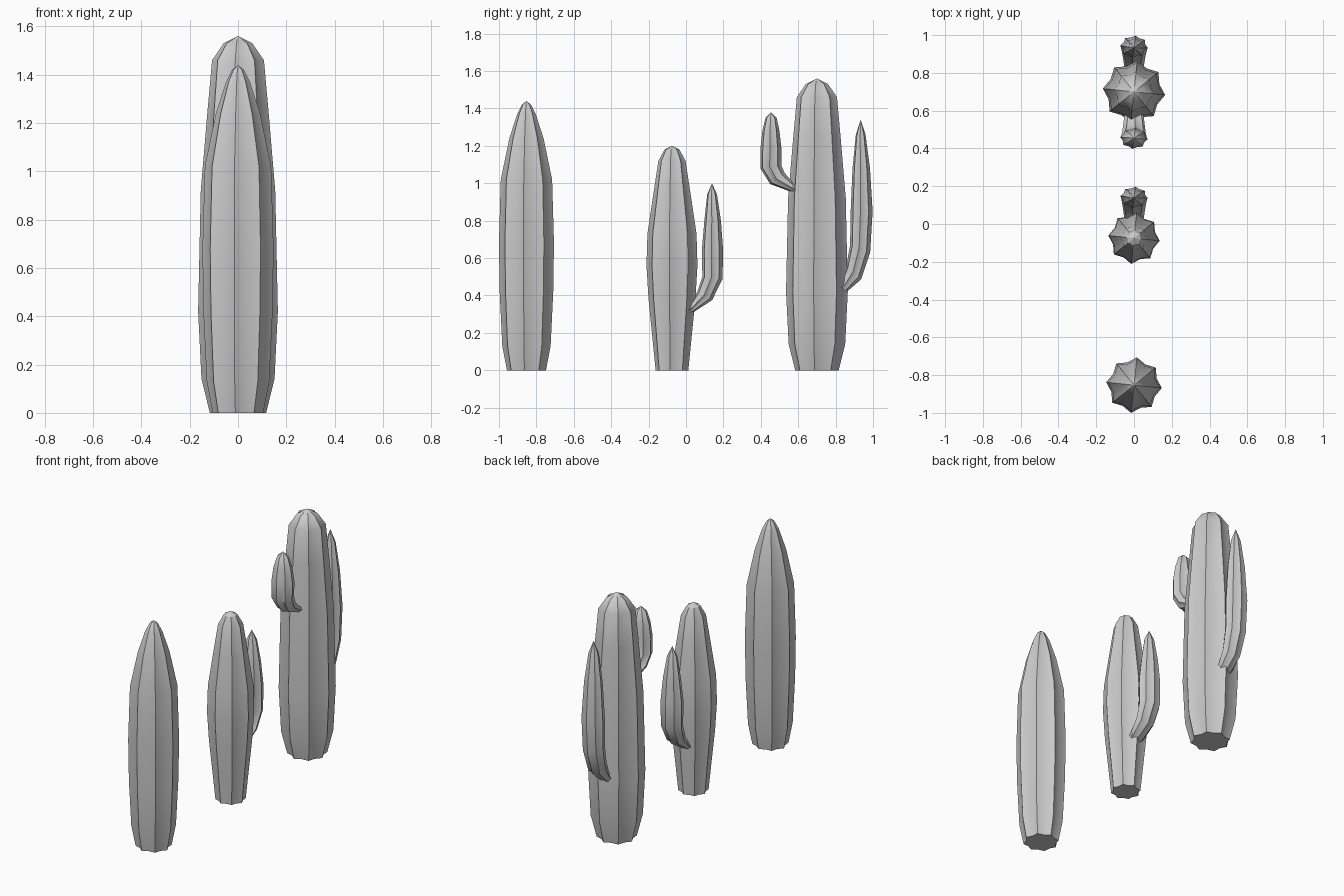
import bpy, bmesh, math
from mathutils import Vector

if "Cube" in bpy.data.objects:
    bpy.data.objects.remove(bpy.data.objects["Cube"])

RIBS = 8
VALLEY = 0.845
PHASE = math.radians(-6)


def loft(name, rings, tip):
    """Ribbed skin over rings (y0, z0, y1, z1, half_width_x), closed to a tip (y, z)."""
    bm = bmesh.new()
    n = RIBS * 2
    loops = []
    for y0, z0, y1, z1, hx in rings:
        mid = Vector((0, (y0 + y1) / 2, (z0 + z1) / 2))
        axis = Vector((0, (y1 - y0) / 2, (z1 - z0) / 2))
        loop = []
        for i in range(n):
            a = PHASE + i * math.tau / n
            k = VALLEY if i % 2 else 1.0
            loop.append(bm.verts.new(mid + axis * k * math.sin(a)
                                     + Vector((hx * k * math.cos(a), 0, 0))))
        loops.append(loop)
    for lo, hi in zip(loops, loops[1:]):
        for i in range(n):
            j = (i + 1) % n
            bm.faces.new((lo[i], lo[j], hi[j], hi[i]))
    top = bm.verts.new((0, tip[0], tip[1]))
    for i in range(n):
        bm.faces.new((loops[-1][i], loops[-1][(i + 1) % n], top))
    bm.faces.new(loops[0][::-1])
    bmesh.ops.recalc_face_normals(bm, faces=bm.faces)
    me = bpy.data.meshes.new(name)
    bm.to_mesh(me)
    bm.free()
    ob = bpy.data.objects.new(name, me)
    bpy.context.collection.objects.link(ob)
    # Smooth flutes, crisp ribs
    bpy.ops.object.select_all(action='DESELECT')
    ob.select_set(True)
    bpy.context.view_layer.objects.active = ob
    bpy.ops.object.shade_smooth_by_angle(angle=math.radians(32))


def trunk(name, y, profile, height):
    loft(name, [(y - r, z, y + r, z, r) for z, r in profile], (y, height))


# Trunks: (height, radius) profiles
trunk("plain_cactus_trunk", -0.853,
      [(0, .105), (.13, .13), (.42, .144), (.68, .148), (1.02, .138),
       (1.24, .092), (1.37, .05), (1.42, .025)], 1.44)
trunk("small_cactus_trunk", -0.075,
      [(0, .088), (.15, .103), (.38, .126), (.56, .137), (.73, .132),
       (.95, .099), (1.12, .073), (1.18, .04)], 1.2)
trunk("tall_cactus_trunk", 0.70,
      [(0, .117), (.14, .152), (.42, .166), (.92, .155), (1.25, .127),
       (1.46, .108), (1.53, .06)], 1.56)

# Arms: lower-y side and higher-y side of each ring, then half width in x
loft("small_cactus_arm",
     [(-.03, .325, -.01, .28, .045), (.025, .355, .04, .31, .052),
      (.06, .42, .14, .375, .062), (.087, .50, .196, .49, .07),
      (.085, .65, .198, .65, .073), (.098, .80, .187, .80, .056),
      (.113, .94, .166, .94, .032)], (.139, 1.0))
loft("tall_cactus_back_arm",
     [(.76, .41, .78, .34, .05), (.835, .48, .86, .42, .054),
      (.857, .56, .936, .485, .062), (.877, .67, .985, .63, .07),
      (.88, .85, .998, .85, .073), (.89, 1.08, .984, 1.08, .058),
      (.908, 1.26, .96, 1.26, .033)], (.934, 1.34))
loft("tall_cactus_front_arm",
     [(.62, .935, .63, .98, .045), (.56, .955, .575, 1.0, .052),
      (.45, .995, .528, 1.055, .062), (.397, 1.08, .51, 1.095, .07),
      (.398, 1.19, .51, 1.19, .073), (.408, 1.28, .5, 1.28, .06),
      (.425, 1.35, .485, 1.35, .036)], (.455, 1.38))
